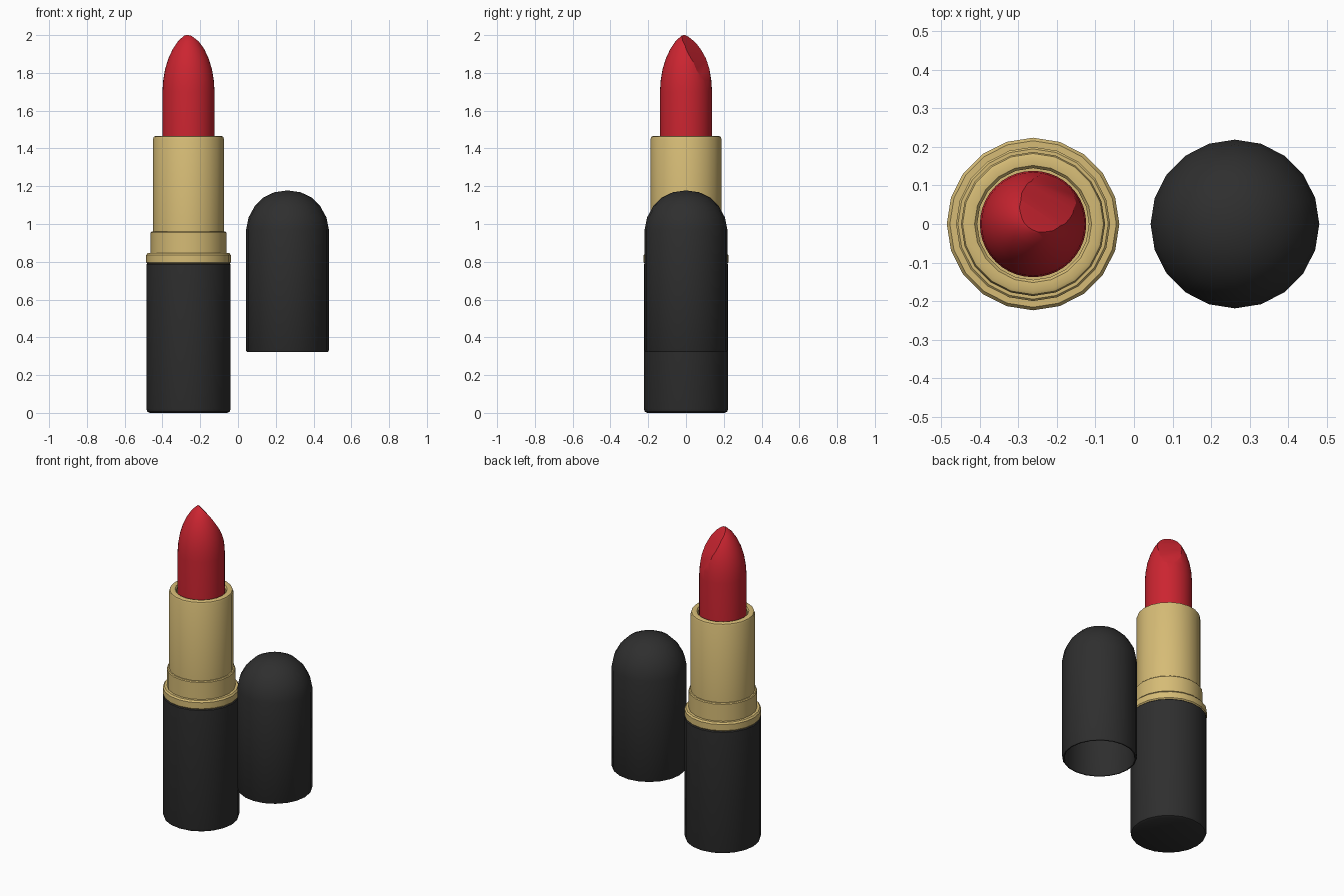
import bpy, bmesh, math
from mathutils import Vector

if "Cube" in bpy.data.objects:
    bpy.data.objects.remove(bpy.data.objects["Cube"], do_unlink=True)

TUBE_X, CAP_X = -0.262, 0.262


def material(name, rgb, roughness=0.5):
    m = bpy.data.materials.new(name)
    m.use_nodes = True
    m.diffuse_color = (*rgb, 1)
    bsdf = m.node_tree.nodes["Principled BSDF"]
    bsdf.inputs["Base Color"].default_value = (*rgb, 1)
    bsdf.inputs["Roughness"].default_value = roughness
    return m


black = material("matte black", (0.028, 0.028, 0.028))
gold = material("gold", (0.67, 0.50, 0.18))
red = material("lipstick red", (0.60, 0.018, 0.03))


def revolve(name, profile, x, mat, sides=20, cuts=(), angle=35):
    """Spin an (r, z) profile round the z axis, then slice it with planes."""
    bm = bmesh.new()
    rings = []
    for r, z in profile:
        if r == 0:
            rings.append([bm.verts.new((0, 0, z))])
        else:
            turns = [2 * math.pi * i / sides for i in range(sides)]
            rings.append([bm.verts.new((r * math.cos(a), r * math.sin(a), z)) for a in turns])
    for a, b in zip(rings, rings[1:]):
        for i in range(sides):
            j = (i + 1) % sides
            loop = [a[i % len(a)], a[j % len(a)], b[j % len(b)], b[i % len(b)]]
            bm.faces.new(list(dict.fromkeys(loop)))
    for point, normal in cuts:
        geom = bm.verts[:] + bm.edges[:] + bm.faces[:]
        cut = bmesh.ops.bisect_plane(bm, geom=geom, plane_co=point, plane_no=normal,
                                     dist=1e-5, clear_outer=True)
        edges = [e for e in cut["geom_cut"] if isinstance(e, bmesh.types.BMEdge)]
        bmesh.ops.holes_fill(bm, edges=edges, sides=0)
    bmesh.ops.recalc_face_normals(bm, faces=bm.faces)
    mesh = bpy.data.meshes.new(name)
    bm.to_mesh(mesh)
    bm.free()
    mesh.materials.append(mat)
    obj = bpy.data.objects.new(name, mesh)
    obj.location.x = x
    bpy.context.collection.objects.link(obj)
    bpy.ops.object.select_all(action="DESELECT")
    bpy.context.view_layer.objects.active = obj
    obj.select_set(True)
    bpy.ops.object.shade_smooth_by_angle(angle=math.radians(angle))
    return obj


# Black holder with a softened foot
revolve("holder", [(0, 0), (0.205, 0), (0.218, 0.007), (0.223, 0.022),
                   (0.223, 0.785), (0.218, 0.79), (0, 0.79)], TUBE_X, black)

# Gold fittings: wide band, collar and cup with a rounded rim
revolve("gold_band", [(0, 0.785), (0.218, 0.79), (0.224, 0.797), (0.224, 0.836),
                      (0.216, 0.846), (0, 0.846)], TUBE_X, gold)
revolve("gold_collar", [(0, 0.84), (0.2, 0.84), (0.2, 0.955),
                        (0.195, 0.96), (0, 0.96)], TUBE_X, gold)
revolve("gold_cup", [(0, 0.95), (0.187, 0.95), (0.187, 1.452), (0.183, 1.462),
                     (0.174, 1.466), (0.152, 1.464), (0.145, 1.455), (0.145, 1.40),
                     (0, 1.40)], TUBE_X, gold)

# Lipstick bullet with a slightly curved slanted face, made of chord planes
azimuth = math.radians(56)
chord = [(-0.013, 2.0), (0.035, 1.945), (0.09, 1.86), (0.137, 1.748)]
slant = []
for (s0, z0), (s1, z1) in zip(chord, chord[1:]):
    out = Vector((math.cos(azimuth), math.sin(azimuth), 0))
    up = Vector((0, 0, 1))
    slant.append((out * s0 + up * z0, (out * (z0 - z1) + up * (s1 - s0)).normalized()))
revolve("lipstick_bullet", [(0, 1.39), (0.138, 1.39), (0.138, 1.70), (0.134, 1.76),
                            (0.124, 1.82), (0.107, 1.875), (0.084, 1.925),
                            (0.055, 1.968), (0.025, 1.996), (0, 2.006)],
        TUBE_X, red, sides=40, cuts=slant, angle=25)

# Hollow domed cap, open at the bottom
dome = [(0.219, 0.97), (0.206, 1.035), (0.173, 1.095), (0.128, 1.14), (0.07, 1.168), (0, 1.178)]
inner = [(r * 0.93, z - 0.015) for r, z in reversed(dome)]
revolve("cap", inner + [(0.204, 0.328), (0.208, 0.322), (0.214, 0.322), (0.219, 0.33)] + dome,
        CAP_X, black)
